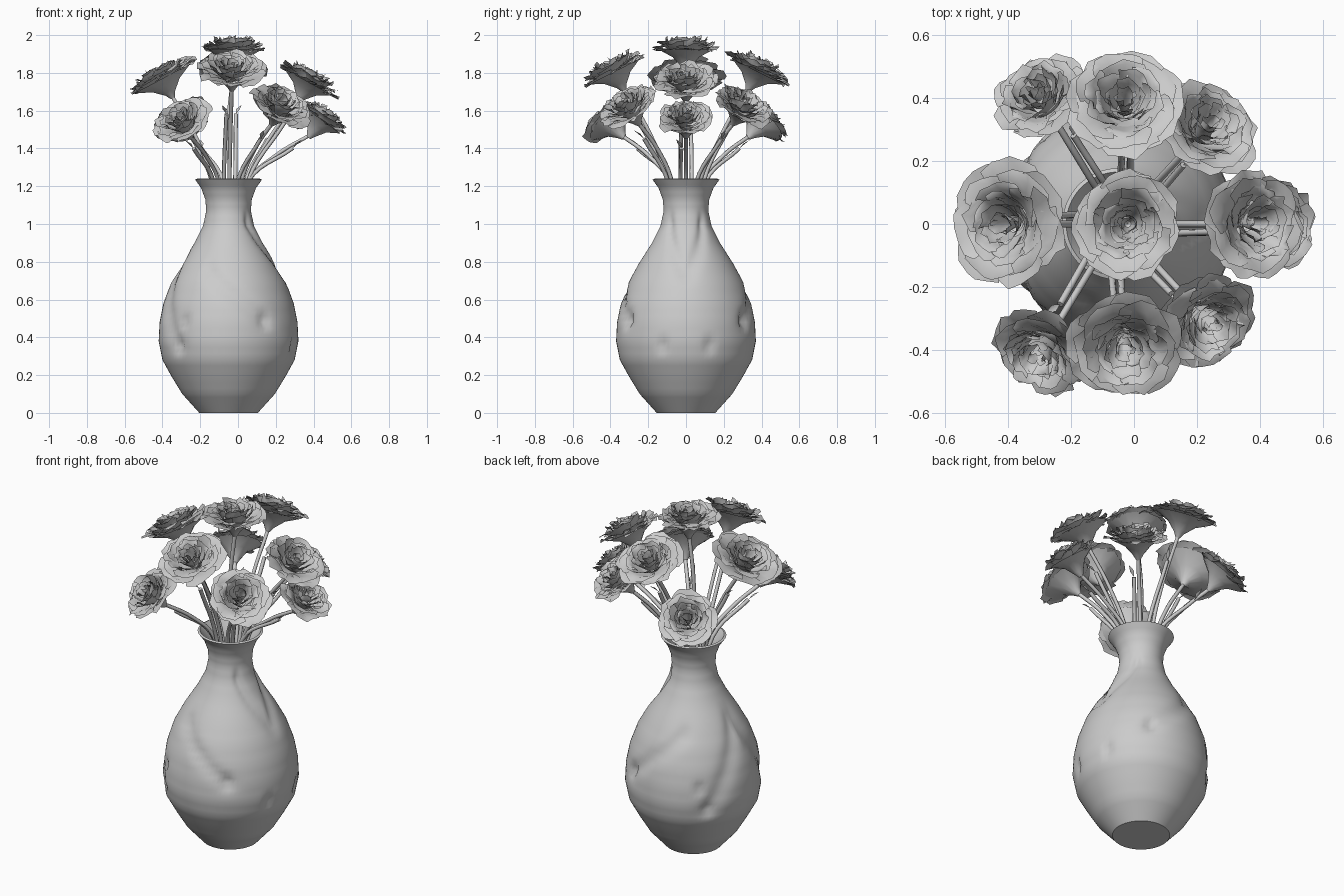
import bpy, math, random
from mathutils import Vector

if "Cube" in bpy.data.objects:
    bpy.data.objects.remove(bpy.data.objects["Cube"])

random.seed(7)
CX = -0.05  # vase axis


def make_mesh(name, verts, faces, smooth=True):
    me = bpy.data.meshes.new(name)
    me.from_pydata(verts, [], faces)
    me.update()
    ob = bpy.data.objects.new(name, me)
    bpy.context.collection.objects.link(ob)
    if smooth:
        me.polygons.foreach_set("use_smooth", [True] * len(me.polygons))
    return ob


# ---- vase: lathe profile with shallow carved grooves on the belly ----
outer = [(0.155, 0), (0.2, 0.05), (0.245, 0.1), (0.30, 0.19), (0.35, 0.28), (0.37, 0.38),
         (0.365, 0.48), (0.345, 0.58), (0.305, 0.69), (0.25, 0.79), (0.18, 0.90),
         (0.135, 0.99), (0.118, 1.07), (0.123, 1.13), (0.145, 1.19), (0.177, 1.235)]
inner = [(0.165, 1.24), (0.132, 1.19), (0.108, 1.13), (0.1, 1.07), (0.115, 0.99),
         (0.16, 0.90), (0.23, 0.79), (0.3, 0.6), (0.3, 0.3), (0.15, 0.06)]
# groove: start angle, start z, end angle, end z, mirrored across y
grooves = [(113, 0.75, 58, 0.49), (178, 0.80, 137, 0.36), (40, 1.0, 0, 0.74)]
dents = [(58, 0.49), (137, 0.36), (130, 0.48), (20, 0.36)]


def carve(deg, z):
    a, cut = abs(deg), 0
    for a0, z0, a1, z1 in grooves:
        t = min(1, max(0, (z0 - z) / (z0 - z1)))
        da = (a - (a0 + (a1 - a0) * t)) / 9
        dz = max(0, z - z0, z1 - z) / 0.04
        cut += 0.016 * math.exp(-da * da - dz * dz)
    for ad, zd in dents:
        cut += 0.025 * math.exp(-((a - ad) / 4) ** 2 - ((z - zd) / 0.025) ** 2)
    return cut


def refine(p, n):
    out = []
    for (r0, z0), (r1, z1) in zip(p, p[1:]):
        out += [(r0 + (r1 - r0) * i / n, z0 + (z1 - z0) * i / n) for i in range(n)]
    return out + [p[-1]]


SEG = 96
fine = refine(outer, 3)
profile = fine + inner
verts, faces = [], []
for k, (r, z) in enumerate(profile):
    for i in range(SEG):
        deg = -180 + 360 * i / SEG
        rr = r - (carve(deg, z) if k < len(fine) else 0)
        a = math.radians(deg)
        verts.append((CX + rr * math.cos(a), rr * math.sin(a), z))
for k in range(len(profile) - 1):
    for i in range(SEG):
        j = (i + 1) % SEG
        faces.append((k * SEG + i, k * SEG + j, (k + 1) * SEG + j, (k + 1) * SEG + i))
faces.append(tuple(reversed(range(SEG))))
faces.append(tuple((len(profile) - 1) * SEG + i for i in range(SEG)))
vase = make_mesh("vase", verts, faces, False)
bpy.context.view_layer.objects.active = vase
vase.select_set(True)
bpy.ops.object.shade_smooth_by_angle(angle=math.radians(40))
vase.select_set(False)


# ---- rose head: rings of overlapping ruffled petals over a funnel ----
# ring: radius fraction, petal count, rim height, start of sheet
rings = [(1.0, 7, 0.0, 0.0), (0.88, 6, 0.022, 0.15), (0.68, 6, 0.035, 0.2),
         (0.5, 5, 0.04, 0.25), (0.34, 4, 0.04, 0.25), (0.17, 3, 0.035, 0.2)]
DEPTH = 0.11


def rose_head(name, centre, axis, R):
    rot = axis.to_track_quat('Z', 'Y').to_matrix()
    vs, fs = [], []

    def add(x, y, z):
        vs.append(centre + rot @ Vector((x, y, z)))

    NU, NV = 6, 5
    for f, n, top, v0 in rings:
        spin = random.uniform(0, 6.28)
        for p in range(n):
            mid = spin + 2 * math.pi * p / n + random.uniform(-0.12, 0.12)
            width = 2 * math.pi / n * 1.35
            size = f * random.uniform(0.92, 1.03)
            lift = random.uniform(-0.008, 0.008)
            b = len(vs)
            for iv in range(NV + 1):
                v = v0 + (1 - v0) * iv / NV
                edge = max(0, (v - 0.55) / 0.45)
                for iu in range(NU + 1):
                    u = 2 * iu / NU - 1
                    a = mid + u * width / 2 + random.uniform(-0.07, 0.07) * edge
                    r = R * size * v ** (1.1 if f > 0.8 else 0.7)
                    r *= 1 - 0.13 * u * u * edge
                    r += random.uniform(-0.010, 0.008) * edge
                    z = -DEPTH + (DEPTH + top + lift) * v ** 0.75
                    z += 0.012 * u * edge + random.uniform(-0.012, 0.012) * edge
                    if iv == NV:
                        z -= 0.014 * f
                    add(r * math.cos(a), r * math.sin(a), z)
            for iv in range(NV):
                for iu in range(NU):
                    q = b + iv * (NU + 1) + iu
                    fs.append((q, q + 1, q + NU + 2, q + NU + 1))
    # funnel-shaped calyx underneath
    b, n = len(vs), 14
    cal = [(0.012, -DEPTH - 0.03), (0.03, -DEPTH), (0.4 * R, -0.062), (0.82 * R, -0.022)]
    for r, z in cal:
        for i in range(n):
            a = 2 * math.pi * i / n
            add(r * math.cos(a), r * math.sin(a), z)
    for k in range(len(cal) - 1):
        for i in range(n):
            j = (i + 1) % n
            fs.append((b + k * n + i, b + k * n + j, b + (k + 1) * n + j, b + (k + 1) * n + i))
    make_mesh(name, vs, fs)


# ---- stem: tapered tube from inside the neck to the calyx ----
def stem(name, pts):
    cu = bpy.data.curves.new(name, 'CURVE')
    cu.dimensions = '3D'
    cu.bevel_depth = 0.011
    cu.bevel_resolution = 1
    cu.resolution_u = 6
    cu.use_fill_caps = True
    sp = cu.splines.new('BEZIER')
    sp.bezier_points.add(len(pts) - 1)
    for bp, p in zip(sp.bezier_points, pts):
        bp.co = p
        bp.handle_left_type = bp.handle_right_type = 'AUTO'
    ob = bpy.data.objects.new(name, cu)
    bpy.context.collection.objects.link(ob)
    bpy.context.view_layer.objects.active = ob
    ob.select_set(True)
    bpy.ops.object.convert(target='MESH')
    bpy.context.object.select_set(False)


def leaf(name, base, direction, length):
    d = direction.normalized()
    s = d.cross(Vector((0, 0, 1))).normalized() * length * 0.16
    up = s.cross(d).normalized() * length * 0.08
    vs = [base, base + d * length * 0.45 + s + up, base + d * length,
          base + d * length * 0.45 - s + up, base + d * length * 0.45]
    make_mesh(name, vs, [(0, 4, 1), (1, 4, 2), (0, 3, 4), (3, 2, 4)])


# ---- bouquet: rim centre, outward tilt in degrees, radius ----
roses = [
    ("top", (-0.02, 0.0, 1.945), 0, 0.18),
    ("front", (-0.03, -0.39, 1.83), 27, 0.195),
    ("back", (-0.03, 0.39, 1.83), 27, 0.195),
    ("left", (-0.41, 0.0, 1.79), 28, 0.21),
    ("right_upper", (0.385, 0.0, 1.77), 29, 0.185),
    ("right_lower", (0.455, 0.0, 1.57), 36, 0.155),
    ("front_left", (-0.30, -0.41, 1.555), 44, 0.17),
    ("back_left", (-0.30, 0.41, 1.555), 44, 0.17),
    ("front_right", (0.235, -0.31, 1.635), 38, 0.18),
    ("back_right", (0.235, 0.31, 1.635), 38, 0.18),
]
for name, c, tilt, R in roses:
    c = Vector(c)
    out = Vector((c.x - CX, c.y, 0))
    reach = out.length
    out.normalize()
    t = math.radians(tilt)
    axis = out * math.sin(t) + Vector((0, 0, math.cos(t)))
    rose_head("rose_" + name, c, axis, R)
    base = c - axis * (DEPTH + 0.01)
    axis0 = Vector((CX, 0, 0))
    spread = min(0.1, reach * 0.24)
    neck = axis0 + out * spread + Vector((0, 0, 1.22))
    foot = axis0 + out * spread * 0.5 + Vector((0, 0, 0.8))
    mid = neck.lerp(base, 0.5) - out * 0.02 + Vector((0, 0, 0.015))
    stem("stem_" + name, [foot, neck, mid, base])
    # companion shoot with a small leaf
    side = out.cross(Vector((0, 0, 1)))
    if tilt > 0:
        tip = neck.lerp(base, 0.72) + side * 0.025
        stem("shoot_" + name, [foot + side * 0.02, neck + side * 0.03, tip])
        leaf("leaf_" + name, tip, out + Vector((0, 0, 0.9)) + side * 0.5, 0.075)
